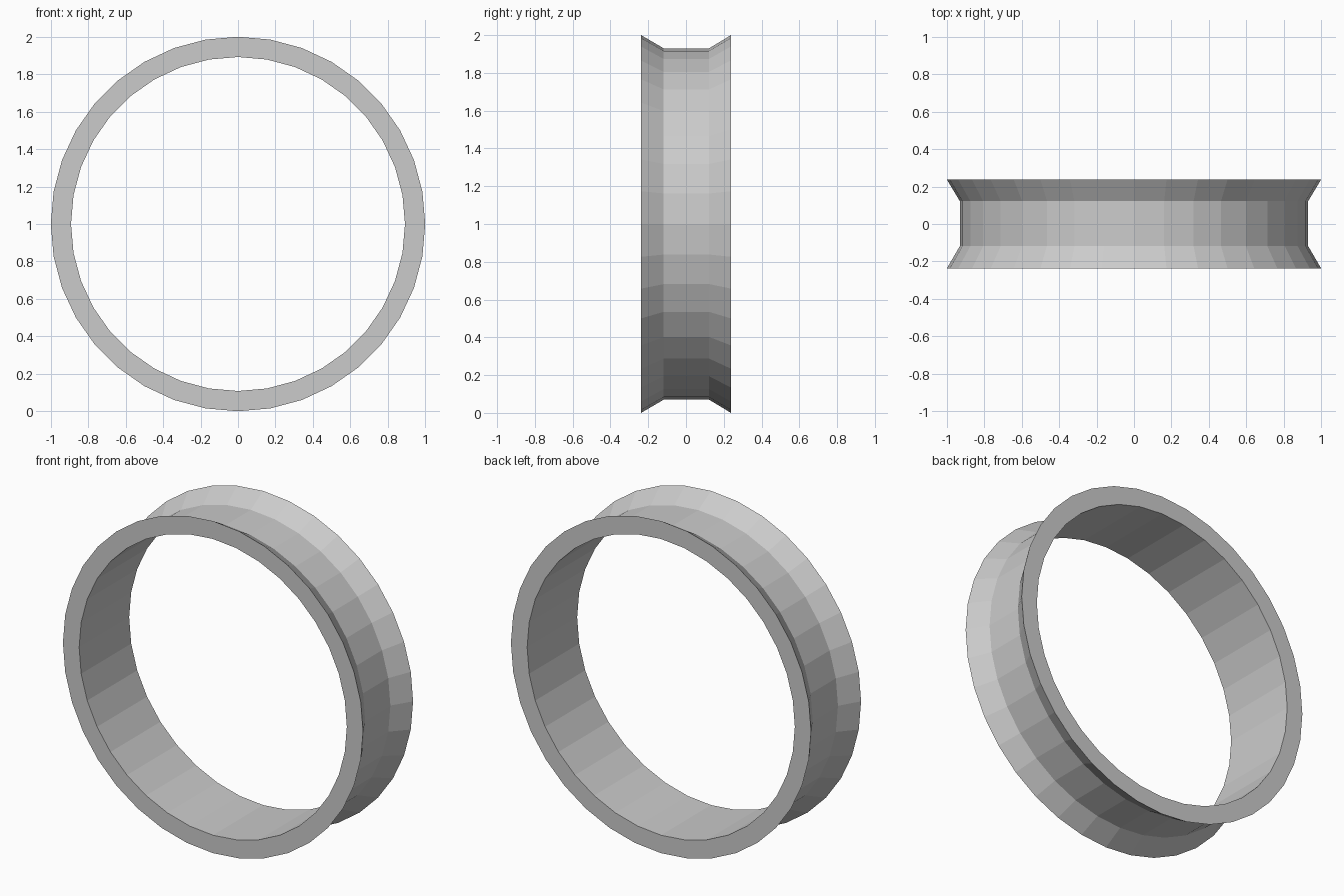
import bpy, bmesh, math

if "Cube" in bpy.data.objects:
    bpy.data.objects.remove(bpy.data.objects["Cube"])

SIDES = 36
# Closed rim cross-section: (radius, y)
PROFILE = [(1.0, -0.238), (0.93, -0.118), (0.93, 0.122), (1.0, 0.238),
           (0.892, 0.238), (0.892, -0.238)]

# Ring: sweep the cross-section around the y axis
bm = bmesh.new()
loops = []
for i in range(SIDES):
    a = 2 * math.pi * i / SIDES
    loops.append([bm.verts.new((r * math.cos(a), y, 1 + r * math.sin(a)))
                  for r, y in PROFILE])
n = len(PROFILE)
for i in range(SIDES):
    p, q = loops[i], loops[(i + 1) % SIDES]
    for j in range(n):
        k = (j + 1) % n
        bm.faces.new((p[j], p[k], q[k], q[j]))
bmesh.ops.recalc_face_normals(bm, faces=bm.faces)

mesh = bpy.data.meshes.new("flared_ring")
bm.to_mesh(mesh)
bm.free()
ring = bpy.data.objects.new("flared_ring", mesh)
bpy.context.collection.objects.link(ring)
